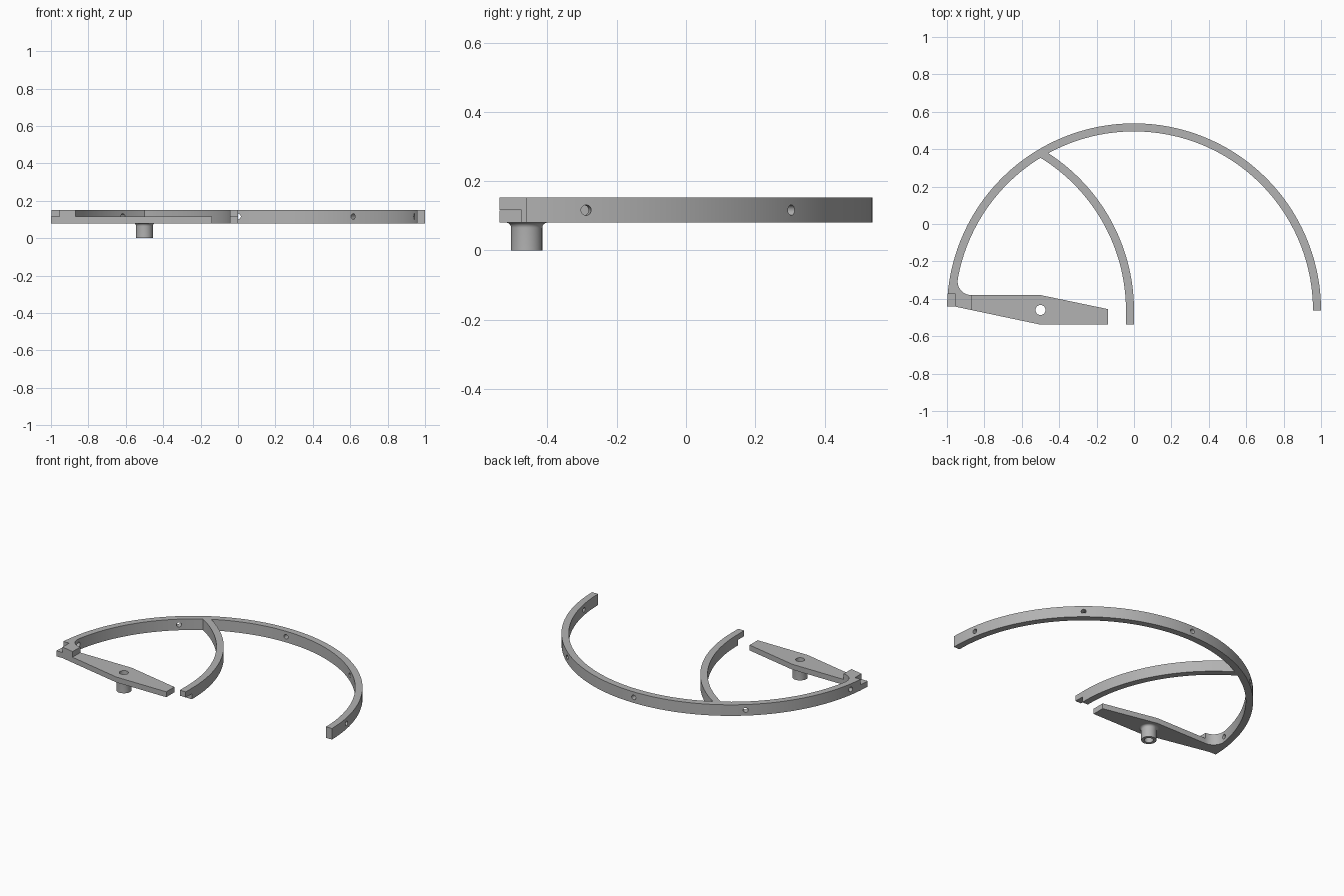
import bpy, bmesh
from math import radians, cos, sin, pi
from mathutils import Vector, Matrix

if "Cube" in bpy.data.objects:
    bpy.data.objects.remove(bpy.data.objects["Cube"])

YC = -0.462              # ring centre line
RO, RI = 1.0, 0.957      # band radii
Z0, ZM, Z1 = 0.08, 0.116, 0.152
FRONT = -0.538

grey = bpy.data.materials.new("light grey plastic")
grey.use_nodes = True
COLOR = (0.45, 0.45, 0.45, 1)
grey.diffuse_color = COLOR
grey.node_tree.nodes["Principled BSDF"].inputs["Base Color"].default_value = COLOR


def finish(name, bm):
    bmesh.ops.recalc_face_normals(bm, faces=bm.faces)
    me = bpy.data.meshes.new(name)
    bm.to_mesh(me)
    bm.free()
    ob = bpy.data.objects.new(name, me)
    bpy.context.collection.objects.link(ob)
    me.materials.append(grey)
    return ob


def arc(cx, cy, r, a, b, n):
    angles = [radians(a + (b - a) * i / n) for i in range(n + 1)]
    return [(cx + r * cos(t), cy + r * sin(t)) for t in angles]


def extrude(name, outline, low, high):
    bm = bmesh.new()
    face = bm.faces.new([bm.verts.new((x, y, low)) for x, y in outline])
    top = bmesh.ops.extrude_face_region(bm, geom=[face])["geom"]
    bmesh.ops.translate(bm, vec=(0, 0, high - low),
                        verts=[v for v in top if isinstance(v, bmesh.types.BMVert)])
    return finish(name, bm)


def box_cutter(name, lo, hi):
    outline = [(lo[0], lo[1]), (hi[0], lo[1]), (hi[0], hi[1]), (lo[0], hi[1])]
    return extrude(name, outline, lo[2], hi[2])


def rod_cutter(name, center, direction, r, length):
    bm = bmesh.new()
    turn = Vector(direction).to_track_quat('Z', 'Y').to_matrix().to_4x4()
    bmesh.ops.create_cone(bm, cap_ends=True, segments=24, radius1=r, radius2=r,
                          depth=length, matrix=Matrix.Translation(center) @ turn)
    return finish(name, bm)


def cut(ob, cutters):
    for c in cutters:
        c.hide_render = True
        m = ob.modifiers.new("cut", 'BOOLEAN')
        m.operation, m.solver, m.object = 'DIFFERENCE', 'EXACT', c
        bpy.context.view_layer.objects.active = ob
        bpy.ops.object.modifier_apply(modifier=m.name)
        bpy.data.objects.remove(c)


def smooth(ob):
    bpy.ops.object.select_all(action='DESELECT')
    ob.select_set(True)
    bpy.context.view_layer.objects.active = ob
    bpy.ops.object.shade_smooth_by_angle(angle=radians(30))


# Half ring with the filleted corner block at its right-hand end
outline = arc(0, YC, RO, 0, 178.8, 90)
outline += [(-1, -0.442), (-0.955, -0.442), (-0.87, -0.46), (-0.87, -0.38)]
outline += arc(-0.87, -0.307, 0.073, 270, 170, 14)
outline += arc(0, YC, RI, 169, 0, 85)
ring = extrude("half_ring", outline, Z0, Z1)
cutters = [box_cutter("lap_cutter", (-1.1, -0.6, ZM), (-0.955, -0.375, 0.3))]
for deg in (10, 50, 90, 130, 170):
    d = Vector((cos(radians(deg)), sin(radians(deg)), 0))
    cutters.append(rod_cutter("hole_cutter", d * 0.97 + Vector((0, YC, ZM)), d, 0.015, 0.2))
cut(ring, cutters)
smooth(ring)

# Inner curved band with a straight foot and a half-lap underneath
outline = [(0, FRONT)] + arc(-1, YC, RO, 0, 57.4, 40)
outline += arc(-1, YC, RI, 58.7, 0, 40) + [(RI - 1, FRONT)]
band = extrude("inner_band", outline, Z0, Z1)
cut(band, [box_cutter("lap_cutter", (-0.1, -0.6, 0), (0.1, -0.475, ZM))])
smooth(band)

# Thin tapered arm
HUB = (-0.5, -0.46)
arm = extrude("arm", [(-0.87, -0.38), (-0.87, -0.46), (-0.5, FRONT), (-0.14, FRONT),
                      (-0.14, -0.455), (-0.5, -0.38)], Z0, 0.115)
cut(arm, [rod_cutter("bore_cutter", (*HUB, 0.1), (0, 0, 1), 0.027, 0.2)])
smooth(arm)

# Hollow hub under the arm, flared where it meets it
profile = [(0.027, Z0), (0.027, 0), (0.045, 0)]
profile += arc(0.06, Z0 - 0.015, 0.015, 180, 90, 6)
bm = bmesh.new()
vs = [bm.verts.new((HUB[0] + r, HUB[1], z)) for r, z in profile]
edges = [bm.edges.new(p) for p in zip(vs, vs[1:])]
bmesh.ops.spin(bm, geom=vs + edges, cent=(*HUB, 0), axis=(0, 0, 1),
               angle=2 * pi, steps=40, use_merge=True)
bmesh.ops.remove_doubles(bm, verts=bm.verts, dist=0.0001)
hub = finish("hub", bm)
smooth(hub)
